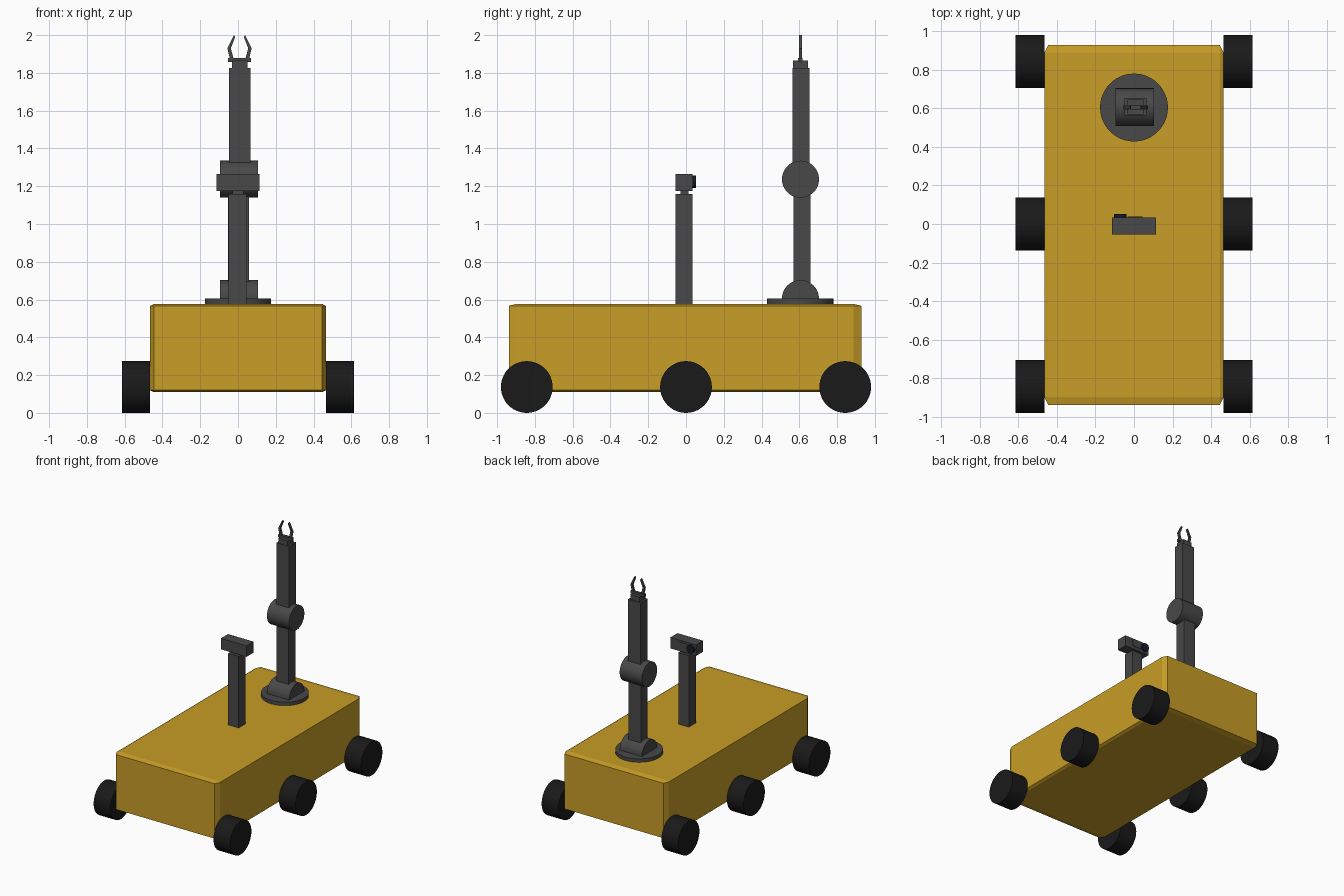
import bpy, bmesh, math
from mathutils import Matrix, Vector

if "Cube" in bpy.data.objects:
    bpy.data.objects.remove(bpy.data.objects["Cube"])


def material(name, rgb):
    m = bpy.data.materials.new(name)
    m.diffuse_color = (*rgb, 1)
    m.use_nodes = True
    m.node_tree.nodes["Principled BSDF"].inputs["Base Color"].default_value = m.diffuse_color
    return m


YELLOW = material("yellow_paint", (0.58, 0.34, 0.02))
RUBBER = material("black_rubber", (0.01, 0.01, 0.01))
DARK = material("dark_metal", (0.065, 0.065, 0.065))
GLASS = material("lens_glass", (0.008, 0.012, 0.02))


def finish(bm, name, mat, smooth=False):
    bmesh.ops.recalc_face_normals(bm, faces=bm.faces)
    me = bpy.data.meshes.new(name)
    bm.to_mesh(me)
    bm.free()
    ob = bpy.data.objects.new(name, me)
    bpy.context.collection.objects.link(ob)
    me.materials.append(mat)
    if smooth:
        bpy.ops.object.select_all(action='DESELECT')
        ob.select_set(True)
        bpy.context.view_layer.objects.active = ob
        bpy.ops.object.shade_smooth_by_angle(angle=math.radians(30))
    return ob


def box(name, mat, x, y, z, chamfer=0):
    """Box from (min, max) ranges; the chamfer is stretched with the box."""
    bm = bmesh.new()
    bmesh.ops.create_cube(bm, size=2)
    if chamfer:
        bmesh.ops.bevel(bm, geom=bm.edges[:], offset=chamfer, segments=1,
                        affect='EDGES')
    size = [(r[1] - r[0]) / 2 for r in (x, y, z)]
    mid = [(r[1] + r[0]) / 2 for r in (x, y, z)]
    bmesh.ops.transform(bm, matrix=Matrix.Translation(mid) @ Matrix.Diagonal((*size, 1)),
                        verts=bm.verts)
    return finish(bm, name, mat)


def cylinder(name, mat, center, radius, depth, axis):
    bm = bmesh.new()
    rot = Vector((0, 0, 1)).rotation_difference(Vector(axis)).to_matrix().to_4x4()
    bmesh.ops.create_cone(bm, cap_ends=True, segments=48, radius1=radius,
                          radius2=radius, depth=depth,
                          matrix=Matrix.Translation(center) @ rot)
    return finish(bm, name, mat, True)


X, Y, Z = (1, 0, 0), (0, 1, 0), (0, 0, 1)

# Body
box("body", YELLOW, (-0.465, 0.465), (-0.938, 0.928), (0.11, 0.577), 0.043)

# Six wheels
for side, s in (("left", -1), ("right", 1)):
    for place, y in (("front", -0.843), ("middle", 0), ("rear", 0.843)):
        cylinder(f"{place}_{side}_wheel", RUBBER, (s * 0.54, y, 0.137), 0.137, 0.15, X)

# Camera mast
box("mast", DARK, (-0.05, 0.045), (-0.055, 0.035), (0.56, 1.16))
box("mast_neck", DARK, (-0.03, 0.03), (-0.03, 0.012), (1.15, 1.18))
box("camera_head", DARK, (-0.115, 0.115), (-0.055, 0.035), (1.175, 1.265))
cylinder("camera_lens", GLASS, (-0.072, 0.041, 1.223), 0.033, 0.022, Y)
box("camera_plate", DARK, (-0.035, 0.045), (0.03, 0.039), (1.20, 1.25))

# Robot arm
AX, AY = 0.005, 0.606
cylinder("arm_base", DARK, (0, AY - 0.002, 0.588), 0.176, 0.034, Z)
cylinder("shoulder_joint", DARK, (AX, AY, 0.605), 0.098, 0.2, X)
box("lower_arm", DARK, (-0.053, 0.057), (0.57, 0.658), (0.6, 1.24))
cylinder("elbow_joint", DARK, (AX, AY, 1.237), 0.098, 0.2, X)
box("upper_arm", DARK, (-0.048, 0.065), (0.563, 0.653), (1.23, 1.825))

# Wrist and gripper
box("wrist", DARK, (-0.033, 0.05), (0.567, 0.645), (1.81, 1.865))
box("gripper_plate", DARK, (-0.054, 0.07), (0.594, 0.617), (1.858, 1.88))
inner_to_outer = [(0.03, 1.87), (0.046, 1.93), (0.023, 1.99), (0.03, 2.0),
                  (0.064, 1.93), (0.05, 1.87)]
for side, s in (("left", -1), ("right", 1)):
    bm = bmesh.new()
    f = bm.faces.new([bm.verts.new((0.008 + s * x, 0.597, z)) for x, z in inner_to_outer])
    ext = bmesh.ops.extrude_face_region(bm, geom=[f], use_keep_orig=True)
    bmesh.ops.translate(bm, vec=(0, 0.016, 0),
                        verts=[g for g in ext["geom"] if isinstance(g, bmesh.types.BMVert)])
    finish(bm, f"{side}_gripper_finger", DARK)
